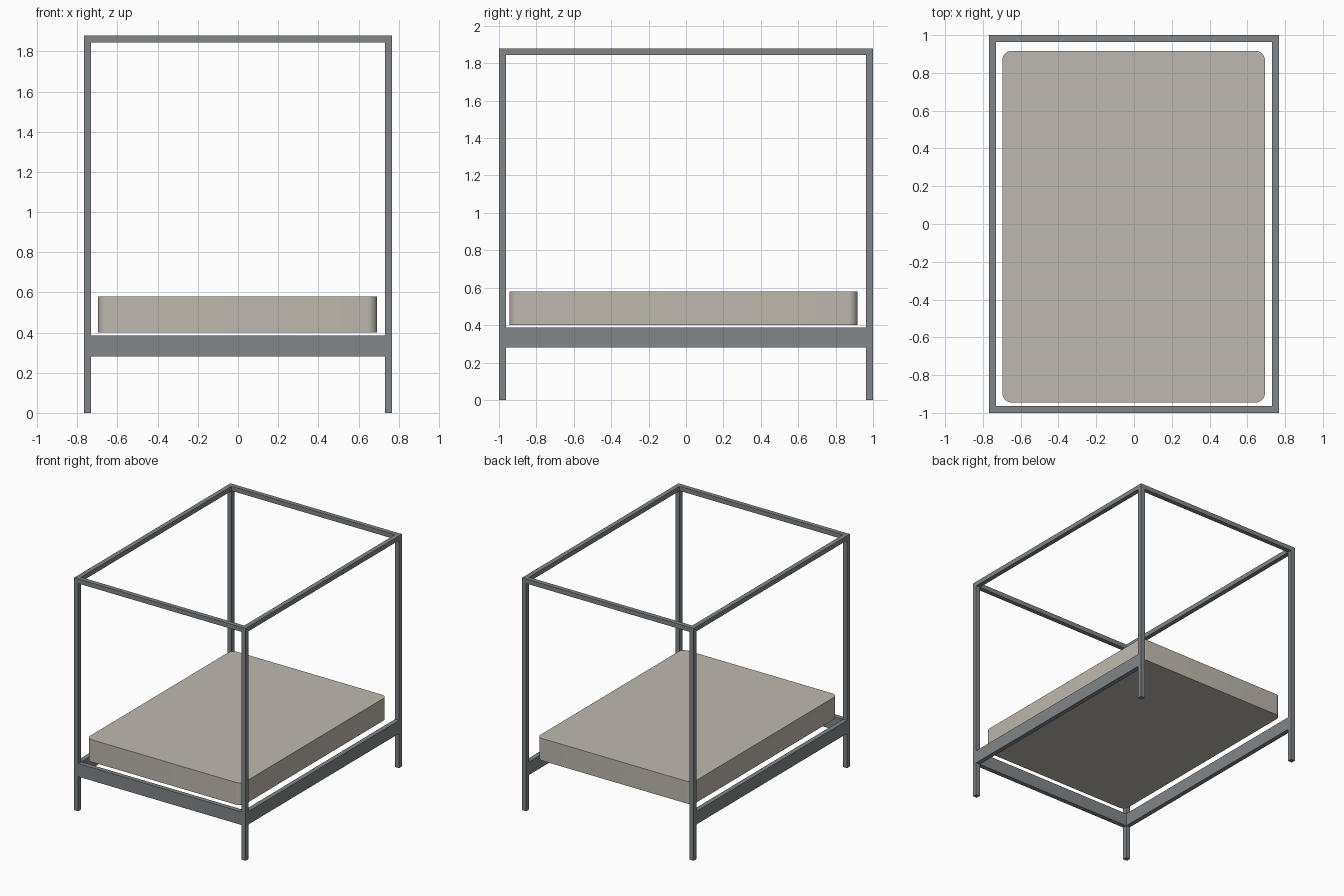
import bpy
import bmesh

cube = bpy.data.objects.get("Cube")
if cube:
    bpy.data.objects.remove(cube, do_unlink=True)


def material(name, rgb):
    mat = bpy.data.materials.new(name)
    mat.use_nodes = True
    color = (*rgb, 1.0)
    mat.diffuse_color = color
    mat.node_tree.nodes["Principled BSDF"].inputs["Base Color"].default_value = color
    return mat


METAL = material("grey metal", (0.22, 0.24, 0.25))
FABRIC = material("beige fabric", (0.52, 0.485, 0.42))


def box(name, low, high, mat, corner=0.0):
    """Box between two corners, optionally with rounded upright edges."""
    bm = bmesh.new()
    bmesh.ops.create_cube(bm, size=1)
    for v in bm.verts:
        v.co = [l + (c + 0.5) * (h - l) for l, h, c in zip(low, high, v.co)]
    if corner:
        upright = [e for e in bm.edges
                   if abs(e.verts[0].co.z - e.verts[1].co.z) > 0.01]
        bmesh.ops.bevel(bm, geom=upright, offset=corner, segments=8,
                        profile=0.5, affect='EDGES')
    mesh = bpy.data.meshes.new(name)
    bm.to_mesh(mesh)
    bm.free()
    mesh.materials.append(mat)
    obj = bpy.data.objects.new(name, mesh)
    bpy.context.collection.objects.link(obj)
    return obj


X, Y, TOP, T = 0.768, 1.0, 1.88, 0.037      # half width, half length, height, bar
RAIL_LOW, RAIL_HIGH = 0.28, 0.386
ix, iy = X - T, Y - T

# Posts, canopy bars and side rails, left and right
for side, s in (("left", 1), ("right", -1)):
    x0, x1 = sorted((s * ix, s * X))
    for end, e in (("front", -1), ("back", 1)):
        y0, y1 = sorted((e * iy, e * Y))
        box(f"{end}_{side}_post", (x0, y0, 0), (x1, y1, TOP), METAL)
    box(f"{side}_canopy_bar", (x0, -iy, TOP - T), (x1, iy, TOP), METAL)
    box(f"{side}_rail", (x0, -iy, RAIL_LOW), (x1, iy, RAIL_HIGH), METAL)

# Canopy bars across the ends
for end, e in (("front", -1), ("back", 1)):
    y0, y1 = sorted((e * iy, e * Y))
    box(f"{end}_canopy_bar", (-ix, y0, TOP - T), (ix, y1, TOP), METAL)

# Rail across the front only; the back stays open
box("front_rail", (-ix, -Y, RAIL_LOW), (ix, -iy, RAIL_HIGH), METAL)

# Mattress with rounded corners
mattress = box("mattress", (-0.697, -0.945, 0.4), (0.693, 0.917, 0.58), FABRIC, 0.05)
bpy.ops.object.select_all(action='DESELECT')
mattress.select_set(True)
bpy.context.view_layer.objects.active = mattress
bpy.ops.object.shade_smooth_by_angle()
